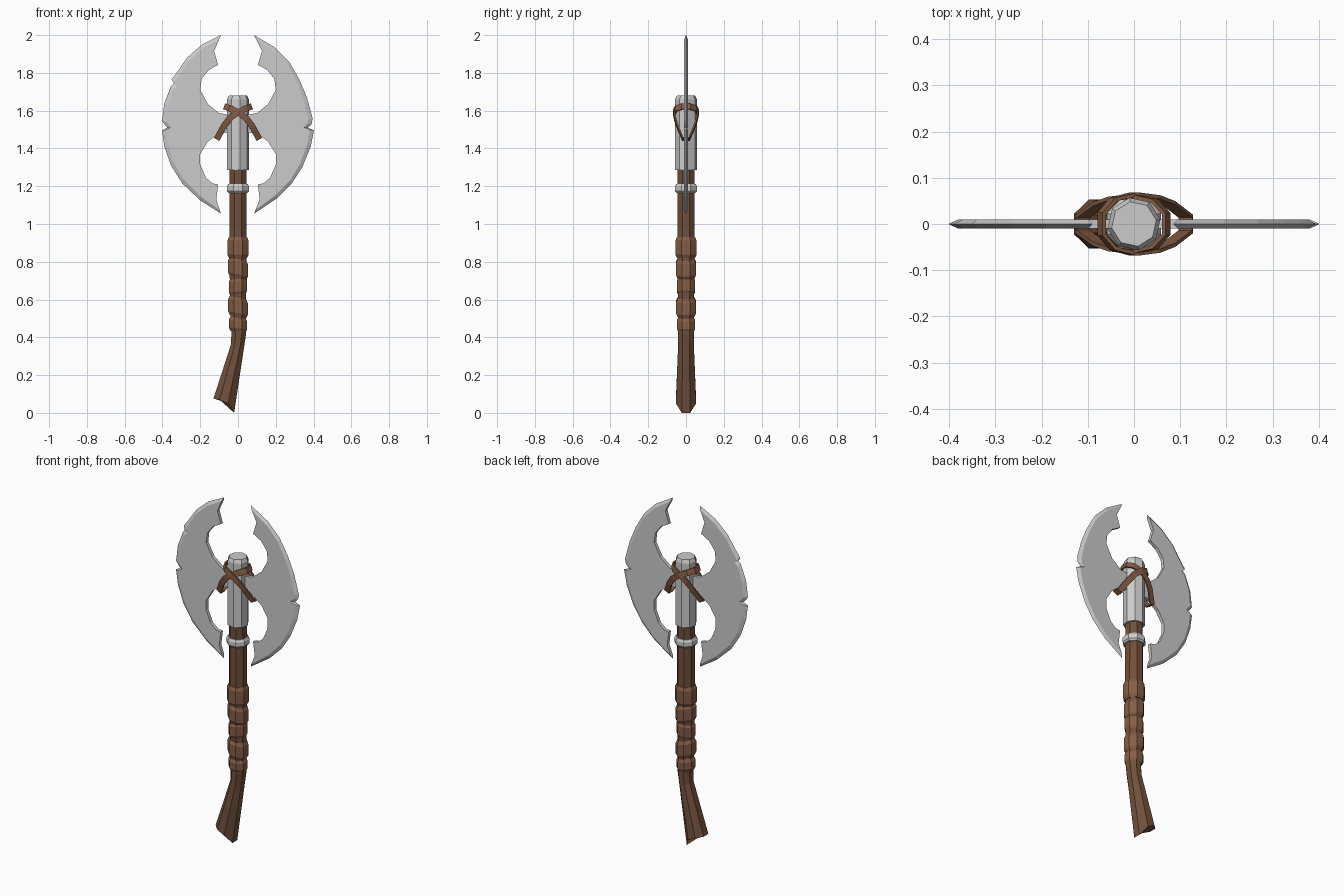
import bpy, bmesh
from math import sin, cos, pi, radians
from mathutils import Vector

if "Cube" in bpy.data.objects:
    bpy.data.objects.remove(bpy.data.objects["Cube"])


def material(name, rgb):
    m = bpy.data.materials.new(name)
    m.diffuse_color = (*rgb, 1)
    m.use_nodes = True
    m.node_tree.nodes["Principled BSDF"].inputs["Base Color"].default_value = m.diffuse_color
    return m


WOOD = material("wood", (0.17, 0.08, 0.045))
LEATHER = material("leather", (0.24, 0.11, 0.06))


def finish(name, bm, mat=None):
    bmesh.ops.recalc_face_normals(bm, faces=bm.faces)
    me = bpy.data.meshes.new(name)
    bm.to_mesh(me)
    bm.free()
    ob = bpy.data.objects.new(name, me)
    bpy.context.collection.objects.link(ob)
    if mat:
        me.materials.append(mat)
    return ob


def bridge(bm, a, b):
    n = len(a)
    for i in range(n):
        j = (i + 1) % n
        bm.faces.new((a[i], a[j], b[j], b[i]))


def loft(name, rings, mat=None, turn=22.5, tilt=0.0, foot=None):
    """Eight-sided tube through rings of (centre x, z, rx, ry)."""
    bm = bmesh.new()
    loops = []
    for cx, z, rx, ry in rings:
        loop = []
        for k in range(8):
            a = radians(turn) + k * pi / 4
            x = cx + rx * cos(a)
            loop.append(bm.verts.new((x, ry * sin(a), z + tilt * (x - cx))))
        loops.append(loop)
    if foot:  # uneven heights of the bottom ring, from +x to -x
        for v, h in zip(loops[0], foot + foot[::-1]):
            v.co.z = h
    for a, b in zip(loops, loops[1:]):
        bridge(bm, a, b)
    bm.faces.new(loops[0])
    bm.faces.new(loops[-1])
    return finish(name, bm, mat)


# Wooden handle with the flared, slanted foot
loft("handle", [(-0.075, 0, 0.059, 0.058), (-0.002, 0.36, 0.039, 0.045),
                (0.004, 0.42, 0.042, 0.046), (0, 0.60, 0.046, 0.046),
                (0, 0.95, 0.050, 0.050), (0, 1.35, 0.047, 0.050)],
     WOOD, foot=[0.0, 0.05, 0.07, 0.077])

# Leather grip bands
bands = [(0.82, 0.93, 0.061, 0.0), (0.715, 0.815, 0.057, -0.22), (0.625, 0.715, 0.053, 0.12),
         (0.51, 0.61, 0.056, -0.2), (0.43, 0.505, 0.053, -0.1)]
for i, (z0, z1, r, tilt) in enumerate(bands):
    loft(f"grip_band_{i + 1}", [(0, z0, r - 0.009, r - 0.009), (0, z0 + 0.018, r, r),
                                (0, z1 - 0.018, r, r), (0, z1, r - 0.009, r - 0.009)],
         LEATHER, tilt=tilt)

# Metal collar and head sleeve
loft("collar", [(0, 1.165, 0.055, 0.055), (0, 1.175, 0.063, 0.063),
                (0, 1.20, 0.063, 0.063), (0, 1.212, 0.055, 0.055)])
loft("head_sleeve", [(0, 1.285, 0.058, 0.058), (0, 1.66, 0.058, 0.058),
                     (0, 1.68, 0.049, 0.049)], turn=10)

# Blades: shared inner outline (bottom to top), one chipped cutting edge each
INNER = [(0.115, 1.13), (0.105, 1.21), (0.135, 1.215), (0.17, 1.245), (0.2, 1.315),
         (0.2, 1.37), (0.16, 1.435), (0.11, 1.475), (0.03, 1.49), (0.03, 1.575),
         (0.10, 1.587), (0.16, 1.635), (0.2, 1.71), (0.193, 1.767), (0.155, 1.815),
         (0.105, 1.843), (0.127, 1.915)]
LEFT = [(0.09, 2.0), (0.19, 1.95), (0.27, 1.88), (0.325, 1.80), (0.352, 1.765),
        (0.333, 1.75), (0.355, 1.73), (0.39, 1.64), (0.402, 1.545), (0.375, 1.51),
        (0.402, 1.495), (0.39, 1.41), (0.355, 1.31), (0.295, 1.215), (0.20, 1.125),
        (0.09, 1.055)]
RIGHT = [(0.085, 2.0), (0.195, 1.935), (0.27, 1.86), (0.325, 1.765), (0.365, 1.67),
         (0.395, 1.56), (0.39, 1.53), (0.37, 1.51), (0.402, 1.495), (0.385, 1.41),
         (0.34, 1.30), (0.285, 1.215), (0.205, 1.135), (0.085, 1.055)]


def blade(name, edge, side, t=0.01):
    bm = bmesh.new()
    O, I = [Vector(p) for p in edge], [Vector(p) for p in INNER]
    inset = [p + (Vector((0.2, 1.53)) - p).normalized() * 0.022 for p in O]
    inset[0] = O[0].lerp(I[-1], 0.25)
    inset[-1] = O[-1].lerp(I[0], 0.25)
    ridge = [bm.verts.new((side * p.x, 0, p.y)) for p in O]
    front, back = [[bm.verts.new((side * p.x, y, p.y)) for p in inset + I] for y in (-t, t)]
    bm.faces.new(front)
    bm.faces.new(back)
    n, m = len(O), len(front)
    for f in (front, back):  # sharpened bevel
        for i in range(n - 1):
            bm.faces.new((ridge[i], ridge[i + 1], f[i + 1], f[i]))
    for i in range(n - 1, m):  # flat inner rim
        j = (i + 1) % m
        bm.faces.new((front[i], front[j], back[j], back[i]))
    for i in (0, n - 1):  # points
        bm.faces.new((ridge[i], front[i], back[i]))
    finish(name, bm)


blade("left_blade", LEFT, -1)
blade("right_blade", RIGHT, 1)

# Crossed leather straps looping around the sleeve and under each blade
HALF = [(0.07, -0.022, 1.622), (0.045, -0.050, 1.613), (0.0, -0.061, 1.593),
        (-0.045, -0.055, 1.558), (-0.075, -0.043, 1.518), (-0.112, -0.016, 1.45)]


def strap(name, side, grow, width=0.033, thick=0.008):
    bm = bmesh.new()
    half = [Vector((side * x, y * grow, z)) for x, y, z in HALF]
    path = half + [Vector((p.x, -p.y, p.z)) for p in reversed(half)]
    n, loops = len(path), []
    for i, p in enumerate(path):
        k = min(i, n - 1 - i)
        d = half[min(k + 1, 5)] - half[max(k - 1, 0)]
        w = Vector((d.z, 0, -d.x)).normalized() * width / 2
        tan = path[(i + 1) % n] - path[i - 1]
        out = tan.cross(w).normalized() * thick / 2
        loops.append([bm.verts.new(p + a * w + b * out)
                      for a, b in ((-1, -1), (1, -1), (1, 1), (-1, 1))])
    for i in range(n):
        bridge(bm, loops[i], loops[(i + 1) % n])
    finish(name, bm, LEATHER)


strap("strap_a", 1, 1.0)
strap("strap_b", -1, 1.06)
